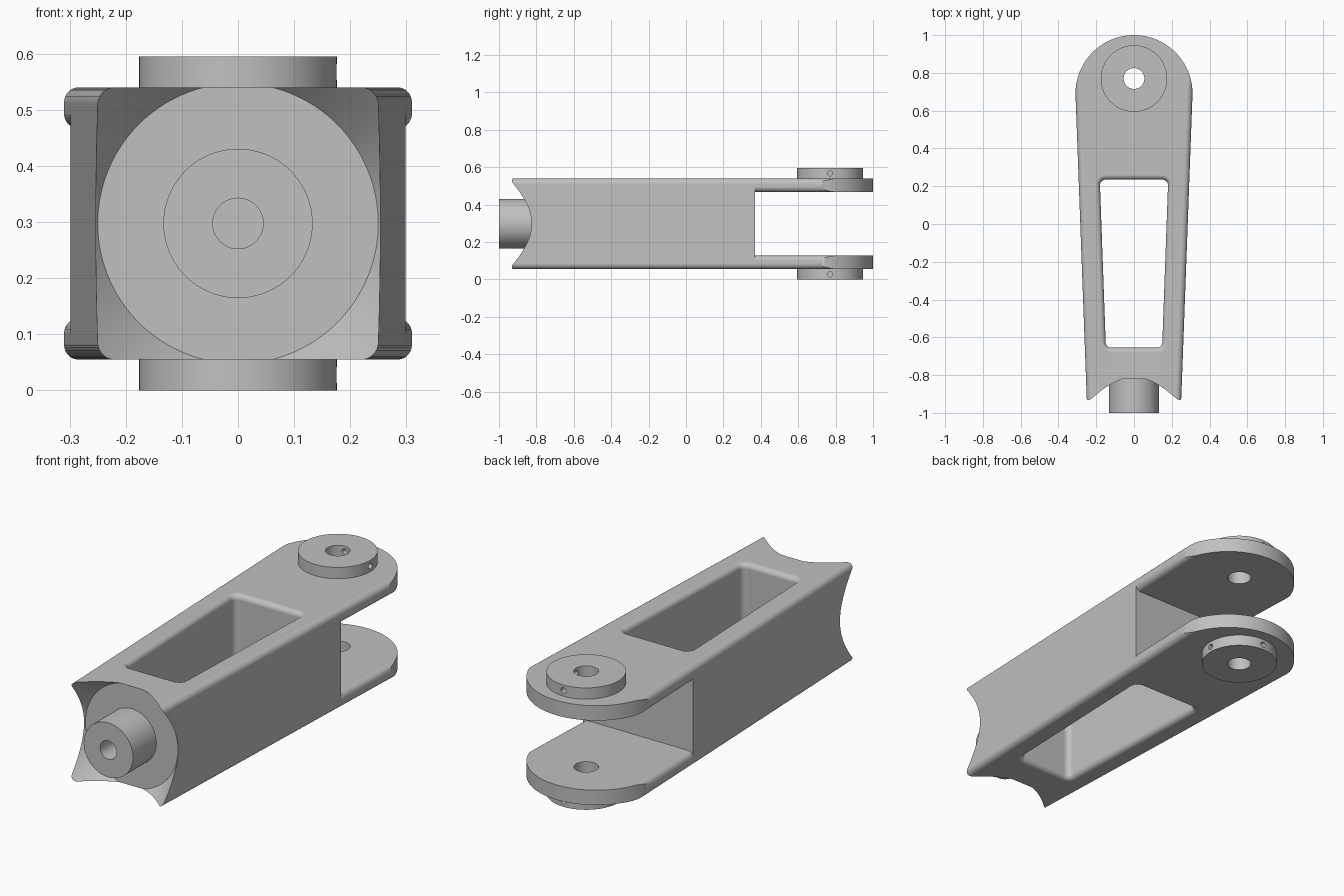
import bpy, bmesh
from math import sin, cos, pi

if "Cube" in bpy.data.objects:
    bpy.data.objects.remove(bpy.data.objects["Cube"])

MID = 0.2975      # height of the long axis
HALF = 0.2425     # half height of the bar
EYE_Y = 0.77      # position of the cross bore
FILLET = 0.03

grey = bpy.data.materials.new("machined_grey")
grey.use_nodes = True
grey.diffuse_color = (0.53, 0.53, 0.53, 1)
grey.node_tree.nodes["Principled BSDF"].inputs["Base Color"].default_value = grey.diffuse_color


def loft(name, rings):
    """Closed solid through matching rings of points."""
    bm = bmesh.new()
    rows = [[bm.verts.new(p) for p in ring] for ring in rings]
    n = len(rows[0])
    for a, b in zip(rows, rows[1:]):
        for i in range(n):
            j = (i + 1) % n
            bm.faces.new((a[i], a[j], b[j], b[i]))
    bm.faces.new(rows[0])
    bm.faces.new(rows[-1])
    bmesh.ops.recalc_face_normals(bm, faces=bm.faces)
    mesh = bpy.data.meshes.new(name)
    bm.to_mesh(mesh)
    bm.free()
    mesh.materials.append(grey)
    obj = bpy.data.objects.new(name, mesh)
    bpy.context.collection.objects.link(obj)
    return obj


def arc(cx, cy, r, start, end, n):
    steps = [start + (end - start) * i / n for i in range(n + 1)]
    return [(cx + r * cos(a), cy + r * sin(a)) for a in steps]


def rounded(centres, r, n=10):
    """Rounded four-sided outline from its corner centres."""
    pts = []
    for k, (x, y) in enumerate(centres):
        pts += arc(x, y, r, k * pi / 2, (k + 1) * pi / 2, n)
    return pts


def rod(name, axis, centre, sections, n=96):
    """Turned part along an axis; sections are (position, radius)."""
    rings = []
    for pos, r in sections:
        ring = []
        for i in range(n):
            a = 2 * pi * i / n
            p = [c + r * f for c, f in zip(centre, (cos(a), sin(a)))]
            p.insert(axis, pos)
            ring.append(p)
        rings.append(ring)
    return loft(name, rings)


def boolean(obj, cutter, operation="DIFFERENCE"):
    mod = obj.modifiers.new("cut", "BOOLEAN")
    mod.operation, mod.solver, mod.object = operation, "EXACT", cutter
    bpy.context.view_layer.objects.active = obj
    bpy.ops.object.modifier_apply(modifier=mod.name)


def half_width(y):
    return 0.25 + 0.037 * (y + 0.93)


# Tapered bar with rounded long edges
def bar_ring(y):
    x, z = half_width(y) - FILLET, HALF - FILLET
    outline = rounded([(x, z), (-x, z), (-x, -z), (x, -z)], FILLET)
    return [(px, y, MID + pz) for px, pz in outline]


body = loft("fork_body", [bar_ring(-1.1), bar_ring(1.2)])
cutters = []

# Round fork tips
tip = arc(0, 0.69, 0.31, 0, pi, 72) + [(-0.34, 0.3), (-0.6, -1.3), (0.6, -1.3), (0.34, 0.3)]
tip_shape = loft("tip_shape", [[(x, y, z) for x, y in tip] for z in (-0.2, 0.8)])
boolean(body, tip_shape, "INTERSECT")
cutters.append(tip_shape)


# Slot between the arms, flared to round the inner edges of the arms
def slot_ring(y):
    w = half_width(y) + 0.0005
    gap = 0.17
    quarter = [(w - FILLET + px, gap + FILLET + pz)
               for px, pz in arc(0, 0, FILLET, -pi / 2, 0, 8)]
    quarter.append((w + 0.1, gap + FILLET))
    right = [(x, -z) for x, z in quarter] + [(x, z) for x, z in reversed(quarter)]
    left = [(-x, -z) for x, z in reversed(right)]
    left = [(-x, z) for x, z in reversed(right)]
    return [(x, y, MID + z) for x, z in right + left]


slot = loft("slot_cutter", [slot_ring(0.37), slot_ring(1.3)])
boolean(body, slot)
cutters.append(slot)

# Window through the bar, with rounded corners and softened rims
corner_r, rim = 0.03, 0.025
back_x, front_x, back_y, front_y = 0.15, 0.12, 0.205, -0.625
centres = [(back_x, back_y), (-back_x, back_y), (-front_x, front_y), (front_x, front_y)]
profile = [(HALF - rim + rim * sin(a), rim * (1 - cos(a)))
           for a in [pi / 2 * i / 8 for i in range(9)]]
profile[-1] = (HALF + 0.0005, rim)
profile.append((HALF + 0.1, rim))
levels = [(-z, off) for z, off in reversed(profile)] + profile
window = loft("window_cutter", [
    [(x, y, MID + z) for x, y in rounded(centres, corner_r + off)] for z, off in levels])
boolean(body, window)
cutters.append(window)

# Flat seat and flared socket at the front end
socket = rod("socket_cutter", 1, (0, MID), [(-0.82, 0.25), (-1.21, 0.55), (-1.4, 0.55)], 128)
boolean(body, socket)
cutters.append(socket)

# Front pin and the two bosses
pin = rod("front_pin", 1, (0, MID), [(-1.0, 0.133), (-0.81, 0.133)])
lower_boss = rod("lower_boss", 2, (0, EYE_Y), [(0, 0.176), (0.056, 0.176)])
upper_boss = rod("upper_boss", 2, (0, EYE_Y), [(0.539, 0.176), (0.595, 0.176)])

# Bores through pin, front wall, arms and bosses
pin_bore = rod("pin_bore", 1, (0, MID), [(-1.2, 0.045), (-0.4, 0.045)], 48)
eye_bore = rod("eye_bore", 2, (0, EYE_Y), [(-0.2, 0.055), (0.8, 0.055)], 48)
cutters += [pin_bore, eye_bore]
for part in (body, pin):
    boolean(part, pin_bore)
for part in (body, lower_boss, upper_boss):
    boolean(part, eye_bore)

# Set-screw holes at the left side and back of each boss
for boss, z in ((lower_boss, 0.0275), (upper_boss, 0.5675)):
    side = rod("side_screw_hole", 0, (EYE_Y, z), [(0.01, 0.014), (0.3, 0.014)], 20)
    back = rod("back_screw_hole", 1, (0, z), [(EYE_Y + 0.01, 0.014), (EYE_Y + 0.3, 0.014)], 20)
    boolean(boss, side)
    boolean(boss, back)
    cutters += [side, back]

for cutter in cutters:
    bpy.data.objects.remove(cutter)

# Smooth shading with crisp machined edges
for part in (body, pin, lower_boss, upper_boss):
    bpy.ops.object.select_all(action="DESELECT")
    part.select_set(True)
    bpy.context.view_layer.objects.active = part
    bpy.ops.object.shade_smooth_by_angle(angle=pi / 6)
    weighted = part.modifiers.new("weighted_normals", "WEIGHTED_NORMAL")
    weighted.keep_sharp = True
